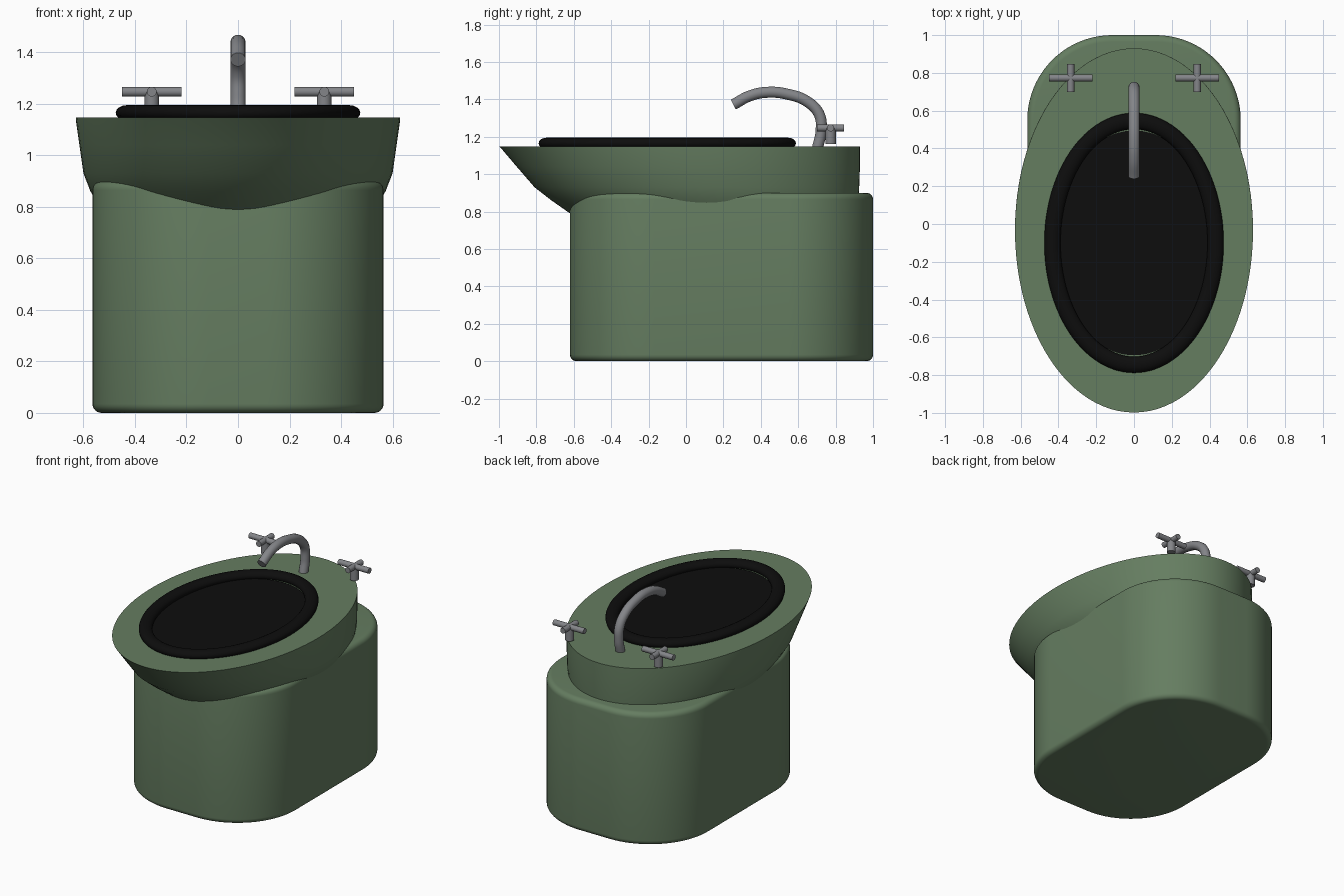
import bpy, bmesh, math
from mathutils import Vector

if "Cube" in bpy.data.objects:
    bpy.data.objects.remove(bpy.data.objects["Cube"], do_unlink=True)


def material(name, rgb, rough):
    m = bpy.data.materials.new(name)
    m.use_nodes = True
    m.diffuse_color = (*rgb, 1)
    b = m.node_tree.nodes["Principled BSDF"]
    b.inputs["Base Color"].default_value = (*rgb, 1)
    b.inputs["Roughness"].default_value = rough
    return m


green = material("sage green", (0.13, 0.205, 0.118), 0.5)
black = material("black", (0.004, 0.004, 0.004), 0.5)
grey = material("metal grey", (0.23, 0.235, 0.25), 0.5)


def finish(name, bm, mat, angle=40):
    bmesh.ops.recalc_face_normals(bm, faces=bm.faces)
    me = bpy.data.meshes.new(name)
    bm.to_mesh(me)
    bm.free()
    ob = bpy.data.objects.new(name, me)
    bpy.context.collection.objects.link(ob)
    me.materials.append(mat)
    bpy.ops.object.select_all(action="DESELECT")
    ob.select_set(True)
    bpy.context.view_layer.objects.active = ob
    bpy.ops.object.shade_smooth_by_angle(angle=math.radians(angle))
    return ob


def loft(name, rings, mat, closed=False):
    """Skin a stack of equal-length rings; cap the ends unless closed."""
    bm = bmesh.new()
    vs = [[bm.verts.new(p) for p in r] for r in rings]
    pairs = list(zip(vs, vs[1:])) + ([(vs[-1], vs[0])] if closed else [])
    for a, b in pairs:
        for i in range(len(a)):
            j = (i + 1) % len(a)
            bm.faces.new((a[i], a[j], b[j], b[i]))
    if not closed:
        bm.faces.new(vs[0])
        bm.faces.new(vs[-1])
    return finish(name, bm, mat)


def ellipse(hx, hy, cy, z, n=96):
    return [(hx * math.cos(t), cy + hy * math.sin(t), z)
            for t in (2 * math.pi * i / n for i in range(n))]


def rounded_box(inset, z, n=20):
    pts = []
    corners = ((0.115, 0.55), (-0.115, 0.55), (-0.115, -0.17), (0.115, -0.17))
    for k, (cx, cy) in enumerate(corners):
        for i in range(n + 1):
            t = math.pi / 2 * (k + i / n)
            r = 0.45 - inset
            pts.append((cx + r * math.cos(t), cy + r * math.sin(t), z))
    return pts


# Pedestal with softened top and bottom edges
edge, height = 0.035, 0.9
arc = [math.pi / 2 * i / 6 for i in range(7)]
profile = [(edge * (1 - math.sin(a)), edge * (1 - math.cos(a))) for a in arc]
rings = [rounded_box(i, z) for i, z in profile]
rings += [rounded_box(i, height - z) for i, z in reversed(profile)]
loft("pedestal", rings, green)

# Basin body: upright at the back, flaring towards the front
sections = [  # height, front, back, half width
    (0.72, -0.50, 0.90, 0.47), (0.79, -0.62, 0.915, 0.53),
    (0.86, -0.72, 0.922, 0.573), (0.93, -0.81, 0.926, 0.60),
    (1.04, -0.905, 0.93, 0.616), (1.14, -0.99, 0.93, 0.63),
    (1.148, -0.998, 0.93, 0.63)]
loft("basin_body", [ellipse(hx, (b - f) / 2, (b + f) / 2, z)
                    for z, f, b, hx in sections], green)

# Black rounded ring and the thin panel inside it
section = [2 * math.pi * i / 16 for i in range(16)]
loft("basin_ring", [ellipse(0.432 + 0.043 * math.cos(a), 0.645 + 0.043 * math.cos(a),
                            -0.1, 1.165 + 0.03 * math.sin(a)) for a in section],
     black, closed=True)
loft("basin_panel", [ellipse(0.42, 0.595, -0.1, z) for z in (1.144, 1.153)], black)


def rod(name, a, b, radius):
    a, b = Vector(a), Vector(b)
    bm = bmesh.new()
    bmesh.ops.create_cone(bm, cap_ends=True, segments=24, radius1=radius,
                          radius2=radius, depth=(b - a).length)
    rot = (b - a).to_track_quat("Z", "Y").to_matrix()
    bmesh.ops.rotate(bm, verts=bm.verts, matrix=rot)
    bmesh.ops.translate(bm, verts=bm.verts, vec=(a + b) / 2)
    return finish(name, bm, grey)


# Cross handles, one per side
for side, s in (("left", 1), ("right", -1)):
    x, y, z = 0.335 * s, 0.773, 1.247
    rod(side + "_handle_stem", (x, y, 1.16), (x, y, z), 0.028)
    rod(side + "_handle_long_bar", (x - 0.115, y, z), (x + 0.115, y, z), 0.019)
    rod(side + "_handle_short_bar", (x, y - 0.073, z), (x, y + 0.073, z), 0.019)

# Spout: a curved tube
path = [(0.703, 1.14), (0.722, 1.23), (0.712, 1.32), (0.645, 1.39),
        (0.54, 1.428), (0.44, 1.438), (0.345, 1.42), (0.253, 1.372)]
curve = bpy.data.curves.new("spout", "CURVE")
curve.dimensions = "3D"
curve.bevel_depth = 0.03
curve.bevel_resolution = 5
curve.use_fill_caps = True
spline = curve.splines.new("BEZIER")
spline.bezier_points.add(len(path) - 1)
for p, (y, z) in zip(spline.bezier_points, path):
    p.co = (0, y, z)
    p.handle_left_type = p.handle_right_type = "AUTO"
curve.materials.append(grey)
spout = bpy.data.objects.new("spout", curve)
bpy.context.collection.objects.link(spout)
